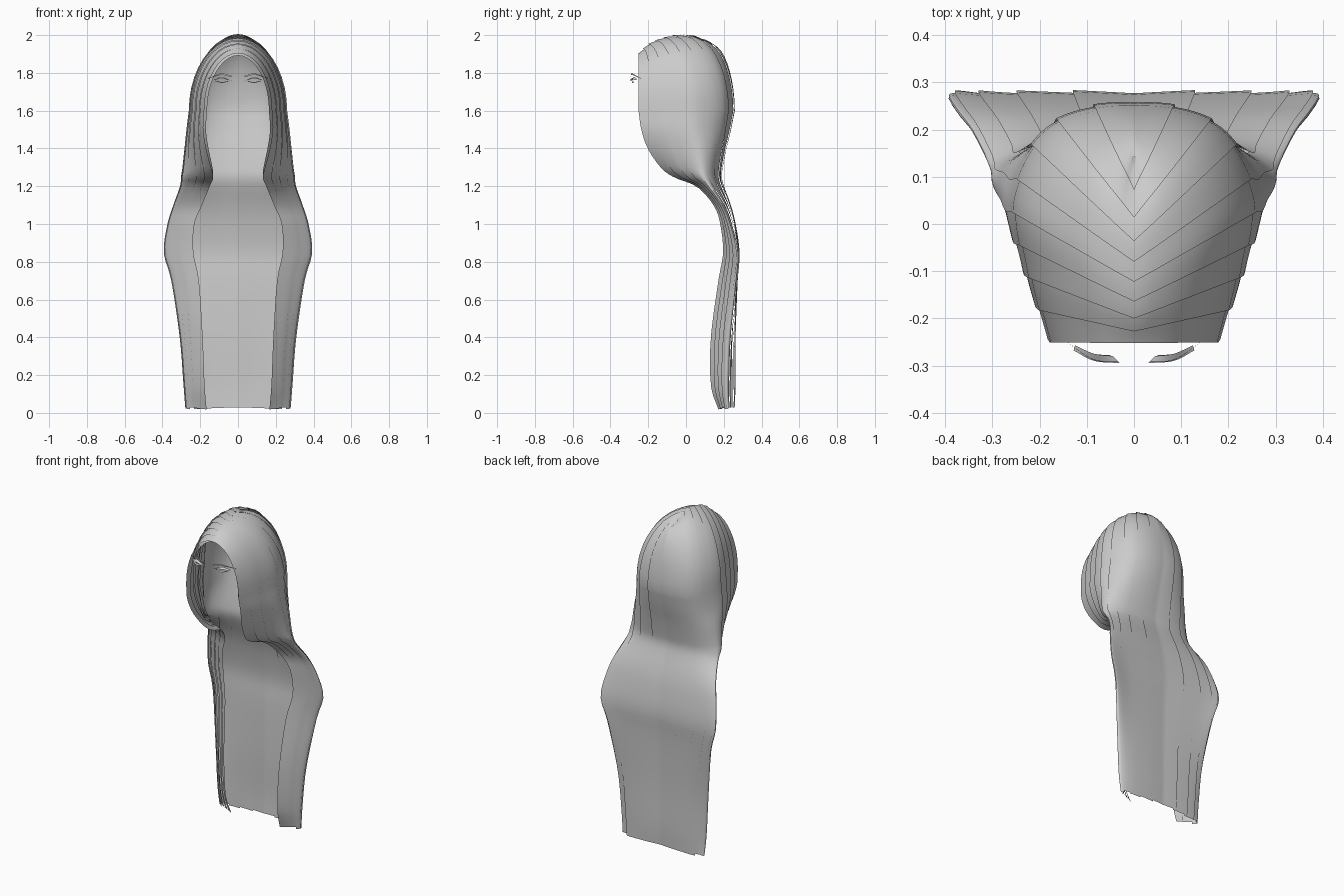
import bpy
import math
from mathutils import Vector

cube = bpy.data.objects.get("Cube")
if cube:
    bpy.data.objects.remove(cube, do_unlink=True)

grey = bpy.data.materials.new("soft_grey")
grey.use_nodes = True
grey.diffuse_color = (0.6, 0.6, 0.6, 1)
grey.node_tree.nodes["Principled BSDF"].inputs["Base Color"].default_value = (0.6, 0.6, 0.6, 1)

# Hair sections below the temples:
# height, front edge x, front edge y, half width, y of widest point, back y
SECTIONS = [
    (1.6, .175, -.25, .255, .06, .26),
    (1.5, .18, -.235, .268, .06, .24),
    (1.4, .165, -.2, .28, .08, .215),
    (1.3, .14, -.13, .292, .09, .195),
    (1.25, .13, -.06, .3, .1, .19),
    (1.2, .15, .06, .305, .13, .2),
    (1.1, .19, .15, .34, .2, .235),
    (1.0, .23, .185, .37, .24, .26),
    (.85, .235, .2, .39, .275, .28),
    (.7, .205, .175, .35, .265, .27),
    (.4, .185, .135, .305, .23, .26),
    (.15, .175, .135, .285, .22, .26),
    (.02, .165, .175, .275, .225, .255),
]
# Parting line from the hairline to the crown: y, z
PARTING = [(-.25, 1.9), (-.19, 1.955), (-.1, 1.99), (0, 2.0), (.13, 1.955)]
CAP_ROWS = 10


def spline(points, t, before=None, after=None):
    """Smooth curve through evenly spaced points, t from 0 to 1."""
    pts = [Vector(p) for p in points]
    first = Vector(before) if before else pts[0] * 2 - pts[1]
    last = Vector(after) if after else pts[-1] * 2 - pts[-2]
    pts = [first] + pts + [last]
    f = min(max(t, 0), 1) * (len(points) - 1)
    i = min(int(f), len(points) - 2)
    f -= i
    a, b, c, d = pts[i:i + 4]
    return (b * 2 + (c - a) * f + (a * 2 - b * 5 + c * 4 - d) * f ** 2
            + (b * 3 - a - c * 3 + d) * f ** 3) / 2


def section_point(s, v):
    """s runs from the front edge to the back middle, v from temple to tip."""
    z, gx, gy, w, wy, back = spline(SECTIONS, v)
    bx, by = .7 * w, wy + .75 * (back - wy)
    ring = [(gx, gy), ((gx + w) / 2 + .012, (gy + wy) / 2), (w, wy), (bx, by), (0, back)]
    p = spline(ring, s, after=(-bx, by))
    return Vector((max(p.x, 0), p.y, z))


def hair_point(s, v):
    """v below 0 is the cap above the temples."""
    if v >= 0:
        return section_point(s, v)
    base = section_point(s, 0)
    py, pz = spline(PARTING, s)
    a = (1 + v) * math.pi / 2
    return Vector((base.x * math.sin(a), py + (base.y - py) * math.sin(a),
                   base.z + (pz - base.z) * math.cos(a)))


def normal(s, v):
    e = .004
    s, v = min(max(s, e), 1 - e), min(max(v, -.95), 1 - e)
    du = hair_point(s + e, v) - hair_point(s - e, v)
    dv = hair_point(s, v + e) - hair_point(s, v - e)
    return dv.cross(du).normalized()


def grid_object(name, rows, angle=40):
    """Mesh from a grid of points, mirrored to the other side."""
    n = len(rows[0])
    faces = [(r * n + c, (r + 1) * n + c, (r + 1) * n + c + 1, r * n + c + 1)
             for r in range(len(rows) - 1) for c in range(n - 1)]
    mesh = bpy.data.meshes.new(name)
    mesh.from_pydata([p for row in rows for p in row], [], faces)
    mesh.materials.append(grey)
    obj = bpy.data.objects.new(name, mesh)
    bpy.context.collection.objects.link(obj)
    mirror = obj.modifiers.new("mirror", 'MIRROR')
    mirror.use_clip = True
    bpy.ops.object.select_all(action='DESELECT')
    obj.select_set(True)
    bpy.context.view_layer.objects.active = obj
    bpy.ops.object.shade_smooth_by_angle(angle=math.radians(angle))
    return obj


def strand(name, s0, s1, v1, lift0, lift1, columns=6):
    """Strip of hair whose edges are lifted by different amounts."""
    levels = [-1 + i / CAP_ROWS for i in range(CAP_ROWS)]
    levels += [v1 * i / 40 for i in range(41)]
    rows = []
    for v in levels:
        row = []
        for c in range(columns + 1):
            f = c / columns
            s = s0 + (s1 - s0) * f
            p = hair_point(s, v) + normal(s, v) * (lift0 + (lift1 - lift0) * f)
            if s >= .999 or v <= -.999:
                p.x = 0
            p.x = max(p.x, 0)
            row.append(p)
        rows.append(row)
    return grid_object(name, rows)


# Outer hair: overlapping strands from the parting to the tips
COUNT = 9
for i in range(COUNT):
    end = min((i + 1.2) / COUNT, 1)
    strand(f"hair_strand_{i + 1}", i / COUNT, end, 1 - .003 * (i % 3), .004, -.003)

# Inner locks beside the face, ending at the shoulders
for i in range(3):
    strand(f"inner_lock_{i + 1}", .02 + .13 * i, .18 + .13 * i, .34 + .02 * i,
           -.016 - .004 * i, -.008, 4)


def face_strip(name, upper, lower):
    """Thin strip between two curves."""
    steps = [i / 12 for i in range(13)]
    return grid_object(name, [[spline(edge, t) for t in steps] for edge in (upper, lower)])


# Eyebrows and lashes
face_strip("eyebrow",
           [(.035, -.292, 1.785), (.09, -.285, 1.797), (.155, -.24, 1.772)],
           [(.035, -.293, 1.777), (.09, -.286, 1.789), (.155, -.24, 1.77)])
face_strip("upper_lash",
           [(.045, -.28, 1.762), (.085, -.275, 1.778), (.125, -.257, 1.765)],
           [(.03, -.295, 1.757), (.085, -.29, 1.769), (.128, -.268, 1.762)])
face_strip("lower_lash",
           [(.05, -.278, 1.757), (.085, -.275, 1.752), (.12, -.26, 1.759)],
           [(.05, -.285, 1.754), (.085, -.284, 1.747), (.122, -.267, 1.756)])
